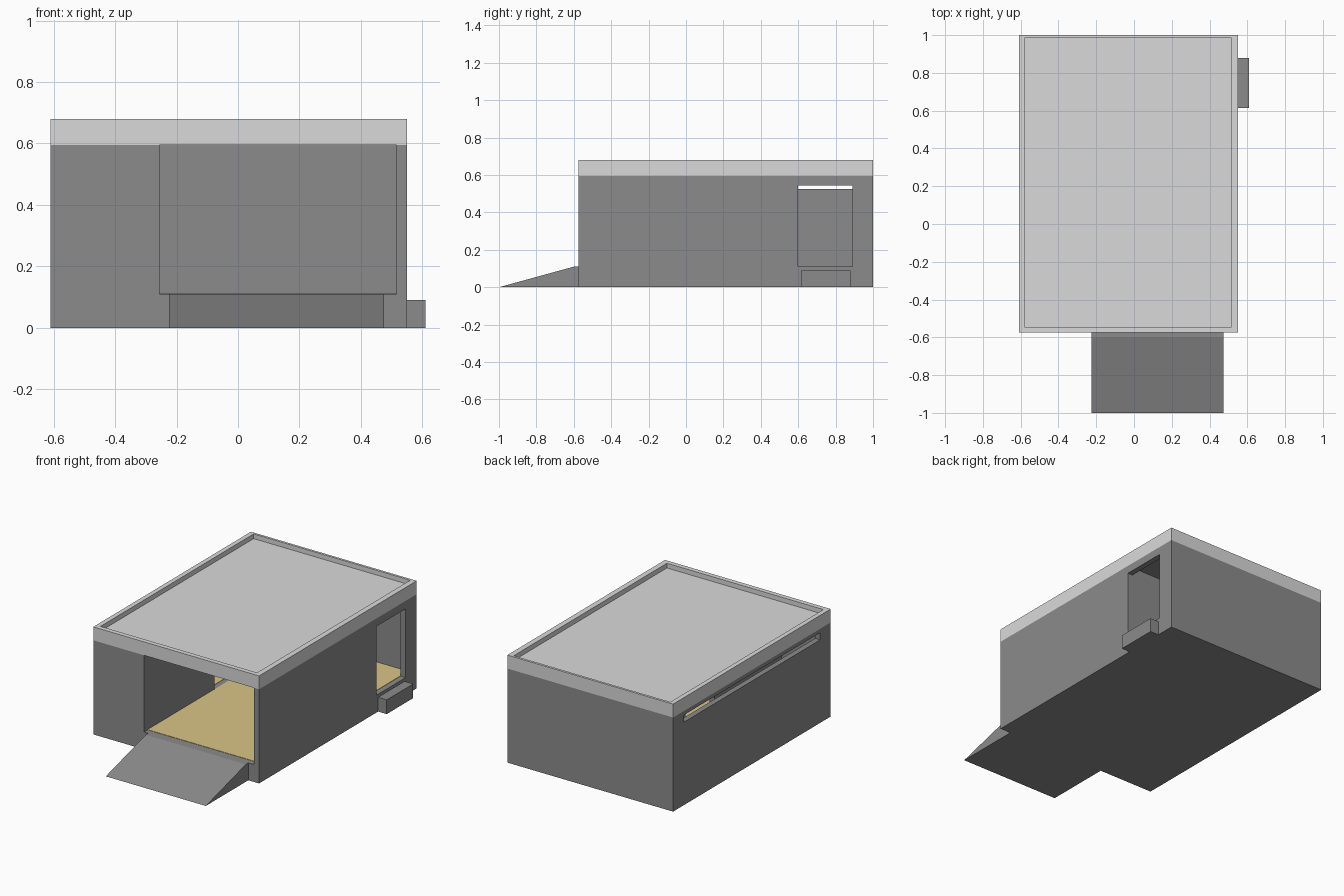
import bpy
import bmesh

old = bpy.data.objects.get("Cube")
if old:
    bpy.data.objects.remove(old, do_unlink=True)


def material(name, color):
    m = bpy.data.materials.new(name)
    m.use_nodes = True
    m.diffuse_color = (*color, 1)
    bsdf = next(n for n in m.node_tree.nodes if n.type == 'BSDF_PRINCIPLED')
    bsdf.inputs["Base Color"].default_value = (*color, 1)
    return m


wall_grey = material("wall grey", (0.26, 0.26, 0.26))
roof_grey = material("light roof grey", (0.7, 0.7, 0.7))
floor_tan = material("tan floor", (0.7, 0.56, 0.24))


def prism(name, outline, axis, low, high, mat):
    """Extrude a flat outline along x or z from low to high."""
    place = {'x': lambda p, d: (d, *p), 'z': lambda p, d: (*p, d)}[axis]
    bm = bmesh.new()
    face = bm.faces.new([bm.verts.new(place(p, low)) for p in outline])
    top = bmesh.ops.extrude_face_region(bm, geom=[face])["geom"]
    for v in top:
        if isinstance(v, bmesh.types.BMVert):
            v.co['xyz'.index(axis)] = high
    bmesh.ops.recalc_face_normals(bm, faces=bm.faces)
    mesh = bpy.data.meshes.new(name)
    bm.to_mesh(mesh)
    bm.free()
    mesh.materials.append(mat)
    obj = bpy.data.objects.new(name, mesh)
    bpy.context.collection.objects.link(obj)
    return obj


def box(name, x, y, z, mat):
    outline = [(x[0], y[0]), (x[1], y[0]), (x[1], y[1]), (x[0], y[1])]
    return prism(name, outline, 'z', *z, mat)


def cut(obj, cutter):
    cutter.hide_render = True
    mod = obj.modifiers.new("opening", 'BOOLEAN')
    mod.operation = 'DIFFERENCE'
    mod.solver = 'EXACT'
    mod.object = cutter
    bpy.context.view_layer.objects.active = obj
    bpy.ops.object.modifier_apply(modifier=mod.name)
    bpy.data.objects.remove(cutter, do_unlink=True)


# Main levels and outline
LEFT, RIGHT, FRONT, BACK = -0.61, 0.55, -0.575, 1.0
T = 0.035
FLOOR, CEILING, TOP = 0.11, 0.595, 0.68
PART = -0.255    # partition beside the main room
CROSS = 0.565    # partition behind the main room

# L-shaped side room and rear corridor
l_room = [(LEFT + T, FRONT + T), (PART - T, FRONT + T), (PART - T, CROSS + T),
          (RIGHT - T, CROSS + T), (RIGHT - T, BACK - T), (LEFT + T, BACK - T)]

# Walls and base: one block with the rooms and openings cut out
walls = box("walls_and_base", (LEFT, RIGHT), (FRONT, BACK), (0, CEILING), wall_grey)
cut(walls, box("main_room_cutter", (PART, RIGHT - T), (FRONT - 0.1, CROSS),
               (FLOOR, TOP), wall_grey))
cut(walls, prism("side_room_cutter", l_room, 'z', FLOOR, TOP, wall_grey))
cut(walls, box("side_door_cutter", (RIGHT - 2 * T, RIGHT + T), (CROSS + T, 0.89),
               (FLOOR, 0.545), wall_grey))
cut(walls, box("inner_door_cutter", (PART - 2 * T, PART + T), (0.13, 0.42),
               (FLOOR, 0.545), wall_grey))
cut(walls, box("slit_window_cutter", (LEFT - T, LEFT + 2 * T), (-0.47, 0.89),
               (0.525, 0.57), wall_grey))

# Floor coverings
box("main_room_floor", (PART, RIGHT - T), (FRONT + T, CROSS),
    (FLOOR, FLOOR + 0.002), floor_tan)
prism("side_room_floor", l_room, 'z', FLOOR, FLOOR + 0.002, floor_tan)

# Roof with raised rim; the ceiling side takes the wall colour
roof = box("roof", (LEFT, RIGHT), (FRONT, BACK), (CEILING, TOP), roof_grey)
cut(roof, box("roof_recess_cutter", (LEFT + 0.03, RIGHT - 0.035),
              (FRONT + 0.03, BACK - 0.015), (TOP - 0.03, TOP + 0.1), roof_grey))
if len(roof.data.materials) < 2:
    roof.data.materials.append(wall_grey)
else:
    roof.data.materials[1] = wall_grey
for p in roof.data.polygons:
    p.material_index = 1 if p.normal.z < -0.5 else 0

# Entrance ramp and side doorstep
prism("entrance_ramp", [(-1, 0), (FRONT, 0), (FRONT, FLOOR), (-0.6, FLOOR)],
      'x', -0.225, 0.475, wall_grey)
box("side_doorstep", (RIGHT, 0.61), (0.615, 0.88), (0, 0.09), wall_grey)
